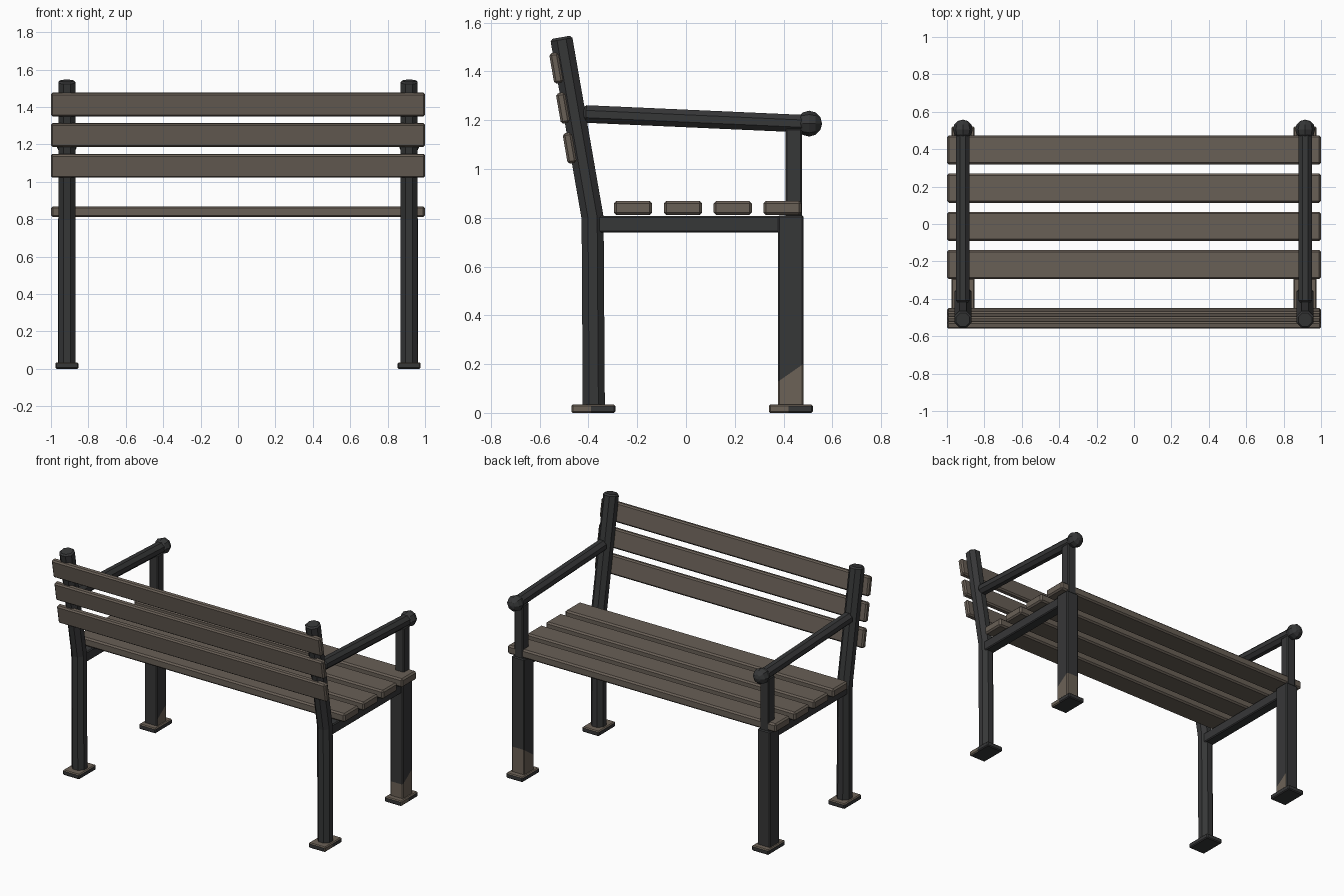
import bpy, bmesh, math
from mathutils import Vector, Matrix

if "Cube" in bpy.data.objects:
    bpy.data.objects.remove(bpy.data.objects["Cube"], do_unlink=True)


def material(name, rgb):
    mat = bpy.data.materials.new(name)
    mat.use_nodes = True
    colour = (*rgb, 1)
    mat.diffuse_color = colour
    bsdf = next(n for n in mat.node_tree.nodes if n.type == 'BSDF_PRINCIPLED')
    bsdf.inputs["Base Color"].default_value = colour
    bsdf.inputs["Roughness"].default_value = 0.8
    return mat


WOOD = material("weathered wood", (0.14, 0.115, 0.093))
IRON = material("dark iron", (0.037, 0.038, 0.039))
WORN = material("worn brown", (0.15, 0.122, 0.095))
SIDE_X = 0.915


def finish(bm, name, *mats):
    bmesh.ops.recalc_face_normals(bm, faces=bm.faces[:])
    mesh = bpy.data.meshes.new(name)
    bm.to_mesh(mesh)
    bm.free()
    for mat in mats:
        mesh.materials.append(mat)
    obj = bpy.data.objects.new(name, mesh)
    bpy.context.collection.objects.link(obj)
    return obj


def box(centre, size, bevel=0.01, tilt=0):
    bm = bmesh.new()
    bmesh.ops.create_cube(bm, size=1)
    bmesh.ops.scale(bm, vec=size, verts=bm.verts)
    bmesh.ops.bevel(bm, geom=bm.edges[:], offset=bevel, segments=1, affect='EDGES')
    bmesh.ops.transform(bm, matrix=Matrix.Translation(centre) @ Matrix.Rotation(tilt, 4, 'X'),
                        verts=bm.verts)
    return bm


def cut(bm, point, normal):
    bmesh.ops.bisect_plane(bm, geom=bm.verts[:] + bm.edges[:] + bm.faces[:],
                           plane_co=point, plane_no=normal)


def tube(x, path, chamfer=0.01, sides=8):
    """Octagonal bar through (y, z, radius) points, with chamfered ends."""
    pts = [Vector((x, y, z)) for y, z, r in path]
    rad = [r for y, z, r in path]
    first, last = (pts[1] - pts[0]).normalized(), (pts[-1] - pts[-2]).normalized()
    pts = [pts[0], pts[0] + first * chamfer] + pts[1:-1] + [pts[-1] - last * chamfer, pts[-1]]
    rad = [rad[0] - chamfer, rad[0]] + rad[1:-1] + [rad[-1], rad[-1] - chamfer]
    bm = bmesh.new()
    rings = []
    for i, (p, r) in enumerate(zip(pts, rad)):
        d = (pts[min(i + 1, len(pts) - 1)] - pts[max(i - 1, 0)]).normalized()
        side = Vector((1, 0, 0))
        up = d.cross(side)
        ring = []
        for k in range(sides):
            a = math.tau * (k + 0.5) / sides
            ring.append(bm.verts.new(p + (side * math.cos(a) + up * math.sin(a)) * r))
        rings.append(ring)
    for lower, upper in zip(rings, rings[1:]):
        for k in range(sides):
            j = (k + 1) % sides
            bm.faces.new((lower[k], lower[j], upper[j], upper[k]))
    bm.faces.new(rings[0])
    bm.faces.new(rings[-1])
    return bm


# Seat slats
for i in range(4):
    bm = box((0, -0.217 + i * 0.2043, 0.84), (2, 0.156, 0.058))
    finish(bm, f"seat_slat_{i + 1}", WOOD)

# Backrest slats, leaning with the rear posts
LEAN = math.atan2(0.129, 0.74)
for i in range(3):
    bm = box((0, -0.477 - i * 0.0275, 1.086 + i * 0.164), (2, 0.038, 0.126), 0.009, LEAN)
    finish(bm, f"back_slat_{i + 1}", WOOD)

for s, label in ((1, "left"), (-1, "right")):
    x = s * SIDE_X

    # Rear post with its bend at seat height
    finish(tube(x, [(-0.378, 0.02, 0.049), (-0.383, 0.8, 0.049), (-0.512, 1.54, 0.049)]),
           f"{label}_rear_post", IRON)

    # Front leg with worn paint near the ground
    bm = box((x, 0.43, 0.415), (0.094, 0.104, 0.79), 0.006)
    lean = Vector((0, -0.7, 1)).normalized()
    start = Vector((x, 0.43, 0.165 if s > 0 else 0.11))
    cut(bm, start, lean)
    for f in bm.faces:
        low = (f.calc_center_median() - start).dot(lean) < 0
        f.material_index = int(low and (s > 0 or f.normal.x > 0.9))
    finish(bm, f"{label}_front_leg", IRON, WORN)

    # Seat rail and arm support
    finish(box((x, 0.015, 0.773), (0.07, 0.75, 0.068), 0.006), f"{label}_seat_rail", IRON)
    finish(box((x, 0.442, 0.98), (0.066, 0.066, 0.37), 0.006), f"{label}_arm_support", IRON)

    # Armrest bar with a faceted knob
    finish(tube(x, [(-0.42, 1.226, 0.039), (0.5, 1.185, 0.039)]), f"{label}_armrest", IRON)
    bm = bmesh.new()
    bmesh.ops.create_uvsphere(bm, u_segments=8, v_segments=6, radius=0.053)
    bmesh.ops.transform(bm, matrix=Matrix.Translation((x, 0.505, 1.186))
                        @ Matrix.Rotation(math.pi / 2, 4, 'X'), verts=bm.verts)
    finish(bm, f"{label}_armrest_knob", IRON)

    # Foot plates, worn on top and on part of the left-hand edges
    for y, place in ((-0.38, "rear"), (0.43, "front")):
        bm = box((x, y, 0.017), (0.124, 0.18, 0.034), 0.006)
        cut(bm, (x, y - 0.01, 0), (0, 1, 0))
        for f in bm.faces:
            edge = s > 0 and f.normal.x > 0.5 and f.calc_center_median().y < y - 0.01
            f.material_index = int(f.normal.z > 0.5 or edge)
        finish(bm, f"{label}_{place}_foot", IRON, WORN)
